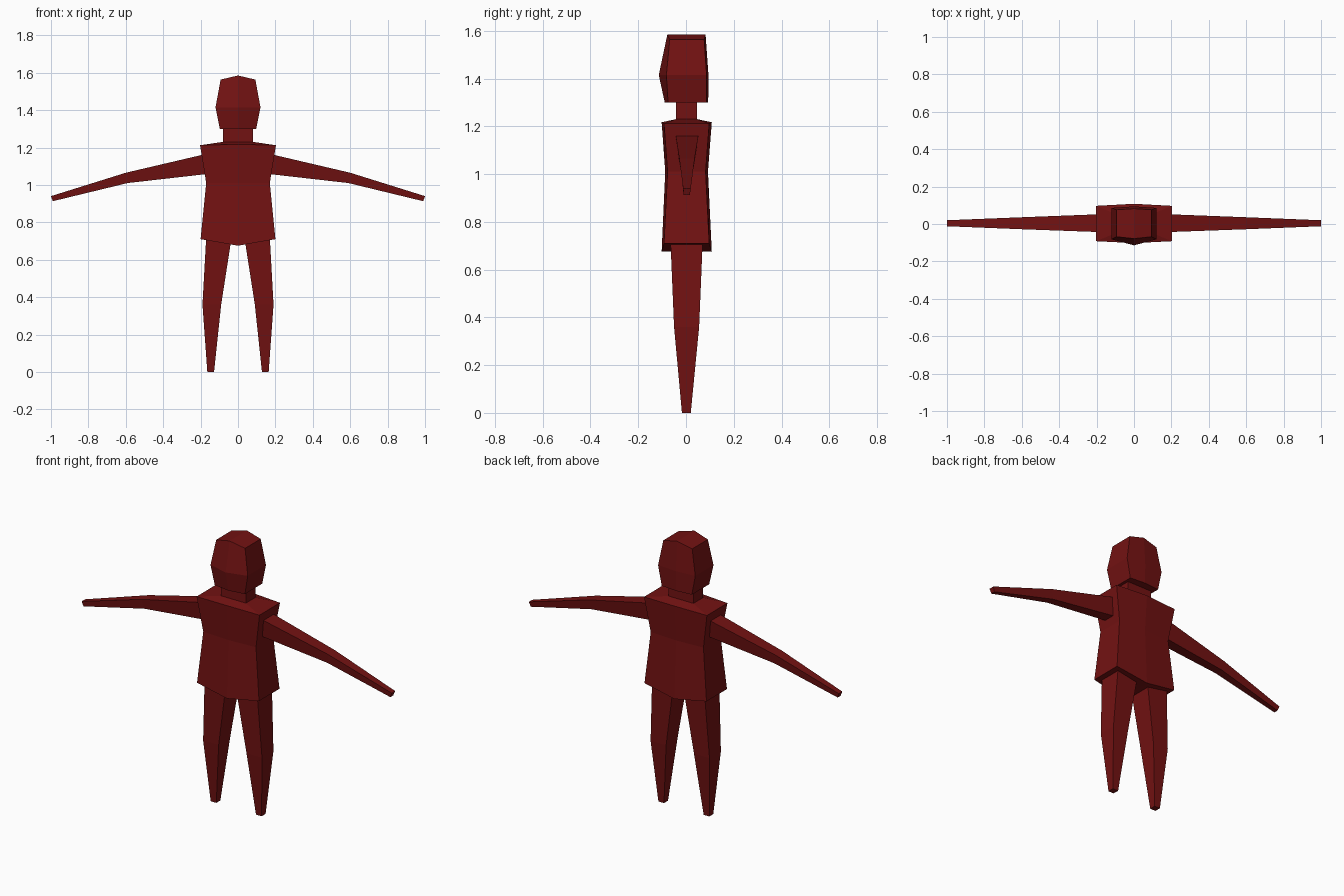
import bpy

if "Cube" in bpy.data.objects:
    bpy.data.objects.remove(bpy.data.objects["Cube"])

mat = bpy.data.materials.new("dark_red")
mat.diffuse_color = (0.17, 0.006, 0.006, 1)
mat.use_nodes = True
mat.node_tree.nodes["Principled BSDF"].inputs["Base Color"].default_value = mat.diffuse_color


def loft(name, rings, mirror=False):
    """Bridge equal-sized vertex rings and cap both ends."""
    n = len(rings[0])
    verts = [v for r in rings for v in r]
    faces = [(i * n + k, i * n + (k + 1) % n, (i + 1) * n + (k + 1) % n, (i + 1) * n + k)
             for i in range(len(rings) - 1) for k in range(n)]
    caps = [(0, 1, 2, 3)] if n == 4 else [(0, 1, 4, 5), (1, 2, 3, 4)]
    last = (len(rings) - 1) * n
    for c in caps:
        faces.append(c[::-1])
        faces.append(tuple(last + k for k in c))
    if mirror:
        verts = [(-x, y, z) for x, y, z in verts]
        faces = [f[::-1] for f in faces]
    me = bpy.data.meshes.new(name)
    me.from_pydata(verts, [], faces)
    me.materials.append(mat)
    ob = bpy.data.objects.new(name, me)
    bpy.context.collection.objects.link(ob)
    return ob


def ring6(w, front, back, bulge_f, bulge_b, z, zc):
    """Six-sided body section with a raised centre line."""
    return [(-w, front, z), (0, front - bulge_f, zc), (w, front, z),
            (w, back, z), (0, back + bulge_b, zc), (-w, back, z)]


def rect(x0, x1, y0, y1, z):
    return [(x0, y0, z), (x1, y0, z), (x1, y1, z), (x0, y1, z)]


# torso with pointed hem and sloping shoulders
loft("torso", [
    ring6(0.20, -0.092, 0.097, 0.01, 0.011, 0.71, 0.675),
    ring6(0.17, -0.077, 0.082, 0.01, 0.01, 1.01, 1.01),
    ring6(0.203, -0.092, 0.097, 0.01, 0.011, 1.212, 1.217),
    ring6(0.08, -0.042, 0.046, 0.0, 0.0, 1.23, 1.23),
])

# neck
loft("neck", [rect(-0.08, 0.08, -0.042, 0.046, 1.225),
              rect(-0.08, 0.08, -0.042, 0.046, 1.31)])

# head
loft("head", [
    ring6(0.097, -0.075, 0.085, 0.014, 0.008, 1.30, 1.30),
    ring6(0.12, -0.082, 0.086, 0.032, 0.008, 1.415, 1.415),
    ring6(0.093, -0.068, 0.076, 0.01, 0.006, 1.563, 1.585),
])

# arms: (top x, z), (bottom x, z), upper y range, lower y range
arm = [((0.16, 1.168), (0.15, 1.06), (-0.044, 0.053), (-0.03, 0.038)),
       ((0.60, 1.065), (0.59, 1.01), (-0.028, 0.036), (-0.02, 0.028)),
       ((1.00, 0.94), (0.99, 0.913), (-0.012, 0.02), (-0.01, 0.016))]
arm_rings = [[(t[0], u[0], t[1]), (t[0], u[1], t[1]), (b[0], l[1], b[1]), (b[0], l[0], b[1])]
             for t, b, u, l in arm]

# legs
leg_rings = [rect(0.034, 0.17, -0.065, 0.07, 0.72),
             rect(0.09, 0.19, -0.05, 0.055, 0.36),
             rect(0.128, 0.164, -0.017, 0.02, 0.0)]

for side, flip in (("left", False), ("right", True)):
    loft(side + "_arm", arm_rings, flip)
    loft(side + "_leg", leg_rings, flip)
